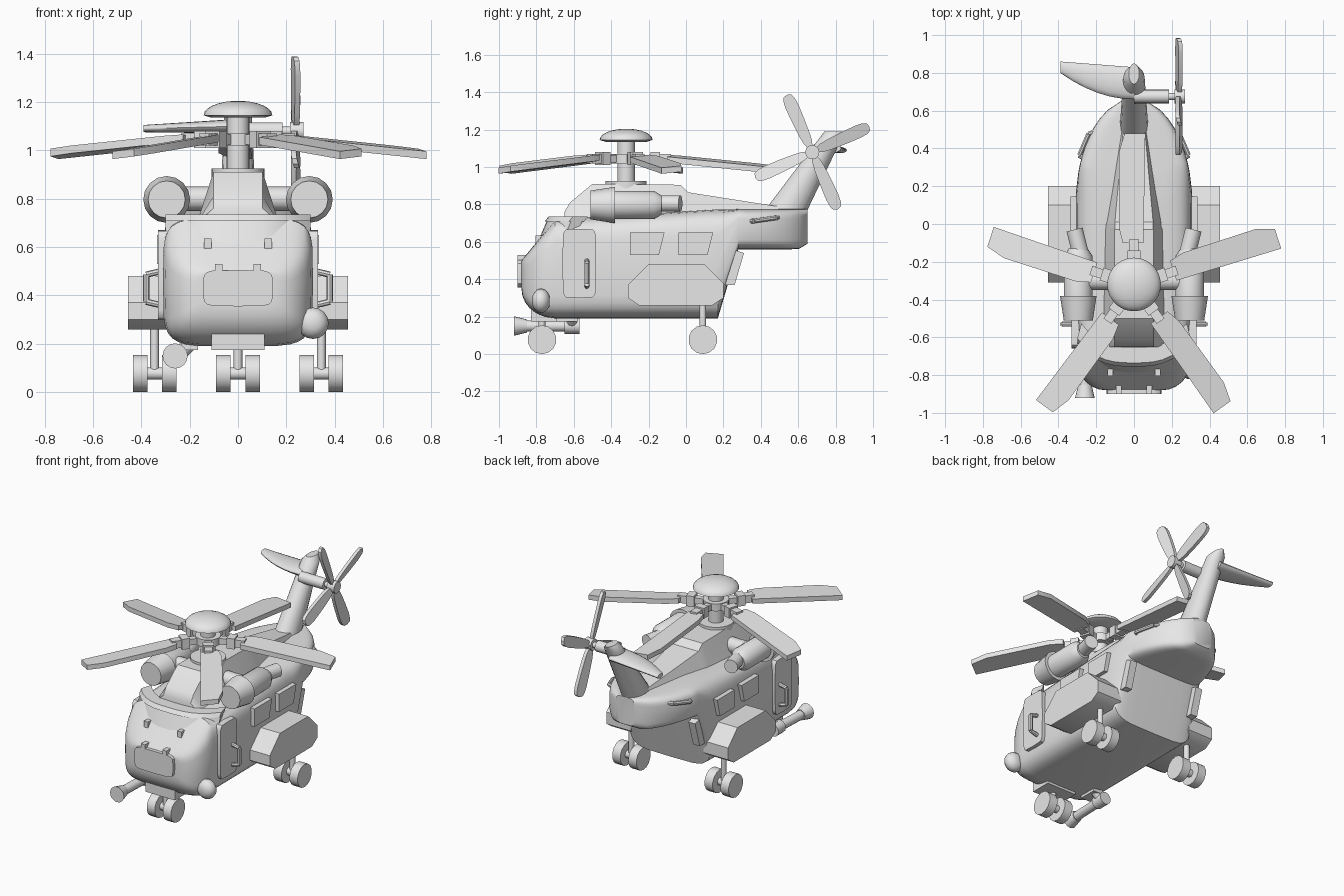
import bpy, bmesh, math
from mathutils import Vector, Matrix

cube = bpy.data.objects.get("Cube")
if cube:
    bpy.data.objects.remove(cube, do_unlink=True)

grey = (.8, .8, .8, 1)
material = bpy.data.materials.new("plain_grey")
material.use_nodes = True
material.diffuse_color = grey
material.node_tree.nodes["Principled BSDF"].inputs["Base Color"].default_value = grey


def loft(name, rings, matrix=Matrix(), angle=35):
    """Skin closed rings of points, cap both ends and shade by angle."""
    bm = bmesh.new()
    rows = [[bm.verts.new(point) for point in ring] for ring in rings]
    for near, far in zip(rows, rows[1:]):
        for i in range(len(near)):
            bm.faces.new((near[i - 1], near[i], far[i], far[i - 1]))
    bm.faces.new(rows[0])
    bm.faces.new(rows[-1])
    bm.transform(matrix)
    bmesh.ops.recalc_face_normals(bm, faces=bm.faces)
    mesh = bpy.data.meshes.new(name)
    bm.to_mesh(mesh)
    bm.free()
    mesh.materials.append(material)
    part = bpy.data.objects.new(name, mesh)
    bpy.context.collection.objects.link(part)
    bpy.ops.object.select_all(action='DESELECT')
    part.select_set(True)
    bpy.context.view_layer.objects.active = part
    bpy.ops.object.shade_smooth_by_angle(angle=math.radians(angle))


def oval(half_width, half_height, count=16, power=1):
    """Superellipse outline; a low power makes it boxy."""
    def bend(value):
        return math.copysign(abs(value) ** power, value)
    angles = [math.tau * i / count for i in range(count)]
    return [(half_width * bend(math.cos(a)), half_height * bend(math.sin(a))) for a in angles]


def side_plate(name, outline, inner, outer):
    """Extrude a (y, z) outline along x."""
    loft(name, [[(x, y, z) for y, z in outline] for x in (inner, outer)])


def box(name, centre, size):
    x, y, z = size
    corners = [(-y, -z), (y, -z), (y, z), (-y, z)]
    loft(name, [[(end * x / 2, a / 2, b / 2) for a, b in corners] for end in (-1, 1)],
         Matrix.Translation(centre))


def turned(name, start, axis, profile, count=16):
    """Round part: profile of (distance, radius) along an axis."""
    turn = Vector((0, 0, 1)).rotation_difference(Vector(axis)).to_matrix().to_4x4()
    rings = [[(x, y, distance) for x, y in oval(radius, radius, count)] for distance, radius in profile]
    loft(name, rings, Matrix.Translation(start) @ turn)


def tube(name, start, end, radius, count=12):
    axis = Vector(end) - Vector(start)
    turned(name, start, axis, [(0, radius), (axis.length, radius)], count)


def handle(name, start, end, outward):
    """Three-piece grab handle standing off a surface."""
    start, end, outward = Vector(start), Vector(end), Vector(outward)
    points = [start, start.lerp(end, .1) + outward, start.lerp(end, .9) + outward, end]
    for a, b in zip(points, points[1:]):
        tube(name, a, b, radius=.013, count=8)


def ramp(value, low, high):
    return min(max((value - low) / (high - low), 0), 1)


# Fuselage: rounded nose, straight cabin, stepped-up tapering tail
NOSE, CABIN, RAMP, BOOM, TAIL = -.88, -.7, .17, .28, .65
stations = [NOSE + (CABIN - NOSE) * (i / 6) ** 2 for i in range(7)] + [.1, RAMP]
stations += [BOOM + (TAIL - BOOM) * i / 8 for i in range(9)]
rings = []
for y in stations:
    nose = ramp(y, NOSE, CABIN)
    bulge = math.sqrt(1 - (1 - nose) ** 2)
    taper = math.sqrt(1 - .95 * ramp(y, .1, TAIL) ** 2)
    width = (.15 + .16 * bulge) * taper
    bottom = .35 - .16 * bulge + .37 * ramp(y, RAMP, BOOM) + .03 * ramp(y, .6, TAIL)
    top = .5 + .22 * nose + .055 * ramp(y, CABIN, RAMP)
    middle = (top + bottom) / 2
    rings.append([(x, y, middle + z) for x, z in oval(width, (top - bottom) / 2, count=32, power=.38)])
loft("fuselage", rings)

# Engine housing running back into a tapered spine
rings = []
for y, top in [(-.65, .76), (-.62, .81), (-.5, .91), (-.03, .905), (.01, .865), (.52, .785)]:
    foot = .17 - .15 * max(y, 0)
    shoulder = .6 * foot
    rings.append([(-foot, y, .7), (foot, y, .7), (shoulder, y, top), (-shoulder, y, top)])
loft("engine_housing", rings)


def band(name, bottom, top, front, lean, thickness):
    """Curved strip wrapped around the nose."""
    strip = []
    for i in range(-6, 7):
        x = .3 * i / 6
        low = front + .13 * abs(i / 6) ** 3
        high = low + lean
        strip.append([(x, low, bottom), (x, high, top),
                      (.93 * x, high + thickness, top), (.93 * x, low + thickness, bottom)])
    loft(name, strip)


band("windshield", bottom=.605, top=.71, front=-.79, lean=.045, thickness=.06)
band("brow", bottom=.71, top=.735, front=-.755, lean=.02, thickness=.08)

# Nose hatch and chin
loft("nose_hatch", [[(x, y, .43 + z) for x, z in oval(.145, .075, power=.35)] for y in (-.85, -.9)])
box("chin_block", centre=(0, -.76, .21), size=(.22, .14, .07))

for side in (1, -1):
    box("hatch_hinge", centre=(side * .08, -.87, .51), size=(.03, .06, .04))
    box("windshield_clip", centre=(side * .125, -.78, .615), size=(.03, .05, .04))

    # Doors, windows and grab handles
    door = [(y - .57, z + .485) for y, z in oval(.09, .185, power=.25)]
    side_plate("door", door, side * .28, side * .33)
    handle("door_handle", start=(side * .32, -.53, .36), end=(side * .32, -.53, .5), outward=(side * .06, 0, 0))
    for y in (-.3, -.04):
        window = [(y, .53), (y + .155, .53), (y + .185, .65), (y, .65)]
        side_plate("window", window, side * .29, side * .335)
    handle("tail_handle", start=(side * .27, .35, .71), end=(side * .21, .49, .73), outward=(side * .025, 0, 0))

    # Rails beside the rear opening
    rail = [(.19, .37), (.26, .37), (.31, .54), (.25, .56)]
    side_plate("ramp_rail", rail, side * .235, side * .285)

    # Sponsons
    sponson = [(-.31, .3), (-.31, .37), (-.2, .48), (.1, .48), (.2, .38), (.2, .3), (.14, .26), (-.25, .26)]
    side_plate("sponson", sponson, side * .27, side * .455)

    # Engines with flared intake, exhaust and mount
    turned("intake", (side * .295, -.51, .797), axis=(0, 1, 0), profile=[(0, .077), (.13, .097)])
    turned("engine", (side * .295, -.4, .797), axis=(0, 1, 0), profile=[(0, .076), (.23, .076), (.27, .05)])
    tube("exhaust", (side * .285, -.15, .805), (side * .315, -.03, .805), radius=.045)
    tube("engine_mount", (side * .1, -.3, .8), (side * .28, -.3, .8), radius=.05)


# Landing gear
def twin_wheels(name, x, y, top):
    hub = .077
    tube(name + "_strut", (x, y, hub), (x, y, top), radius=.018)
    tube(name + "_axle", (x - .04, y, hub), (x + .04, y, hub), radius=.025)
    for side in (1, -1):
        tube(name + "_wheel", (x + side * .03, y, hub), (x + side * .09, y, hub), radius=hub, count=14)


twin_wheels("nose_gear", x=0, y=-.77, top=.2)
twin_wheels("left_gear", x=.345, y=.09, top=.3)
twin_wheels("right_gear", x=-.345, y=.09, top=.3)

# Sensor ball on the left and barrel lamp on the right
ball = [(-.05 * math.cos(a), .065 * math.sin(a)) for a in [math.pi * i / 8 for i in range(1, 8)]]
turned("sensor_ball", (.31, -.775, .285), axis=(0, 1, 0), profile=ball)
tube("lamp_collar", (-.25, -.57, .15), (-.25, -.65, .15), radius=.042)
tube("lamp_barrel", (-.25, -.6, .15), (-.26, -.87, .15), radius=.03)
turned("lamp_shade", (-.26, -.85, .15), axis=(0, -1, 0), profile=[(0, .035), (.07, .052)])
tube("lamp_mount", (-.25, -.61, .15), (-.17, -.61, .23), radius=.03)
box("lamp_bracket", centre=(-.2, -.64, .19), size=(.07, .12, .03))

# Main rotor mast, hub and domed cap
hub = Vector((0, -.32, 0))
tube("mast_base", hub + Vector((0, 0, .88)), hub + Vector((0, 0, .925)), radius=.11, count=20)
tube("mast", hub + Vector((0, 0, .9)), hub + Vector((0, 0, 1.16)), radius=.047, count=20)
tube("rotor_hub", hub + Vector((0, 0, 1.02)), hub + Vector((0, 0, 1.07)), radius=.08, count=20)
dome = [(1.145 + .06 * math.sin(a), .142 * math.cos(a)) for a in [math.pi * i / 13 for i in range(7)]]
turned("rotor_cap", hub, axis=(0, 0, 1), profile=[(1.135, .11)] + dome, count=28)

# Five drooping blades with grips
blade = [(.22, -.05), (.8, -.06), (.8, .05), (.7, .08), (.3, .08), (.22, .06)]
for k in range(5):
    spin = Matrix.Translation(hub) @ Matrix.Rotation(math.radians(18) + math.tau * k / 5, 4, 'Z')
    loft("rotor_blade", [[(x, y, z - .1 * x + .1 * y) for x, y in blade] for z in (1.05, 1.082)], spin)
    for start, end, size in [(.05, .15, .02), (.13, .18, .035), (.17, .24, .025)]:
        section = [(-size, -size), (size, -size), (size, size), (-size, size)]
        loft("blade_grip", [[(x, y, 1.045 + z) for y, z in section] for x in (start, end)], spin)

# Swept tail fin
rings = []
for h in (0, .3, .6, .8, .93, 1):
    front, rear = .4 + .34 * h, .635 + .215 * h
    thickness = (.075 - .02 * h) * (.5 if h == 1 else 1)
    rings.append([(x, (front + rear) / 2 + y, .74 + .45 * h)
                  for x, y in oval(thickness, (rear - front) / 2)])
loft("tail_fin", rings, angle=45)

# Curved stabilizer on the right
rings = []
for i in range(7):
    u = i / 6
    front, rear = .66 + .14 * u * u, .83 + .03 * u
    rings.append([(-.39 * u, (front + rear) / 2 + y, 1.1 - .01 * u + z)
                  for y, z in oval((rear - front) / 2, .03 - .015 * u)])
loft("stabilizer", rings, angle=45)

# Tail rotor on the left
pivot = Vector((0, .675, 1.08))
turned("tail_rotor_shaft", pivot, axis=(1, 0, 0), profile=[(0, .036), (.185, .036), (.185, .018), (.23, .018)])
tube("tail_rotor_hub", pivot + Vector((.215, 0, 0)), pivot + Vector((.27, 0, 0)), radius=.038)
paddle = [(.18 + r, w * (.8 + r)) for r, w in oval(.155, .042, power=.6)]
for k in range(4):
    spin = Matrix.Translation(pivot) @ Matrix.Rotation(math.radians(24) + math.tau * k / 4, 4, 'X')
    loft("tail_rotor_blade", [[(x + .25 * w, r, w) for r, w in paddle] for x in (.227, .249)], spin)
